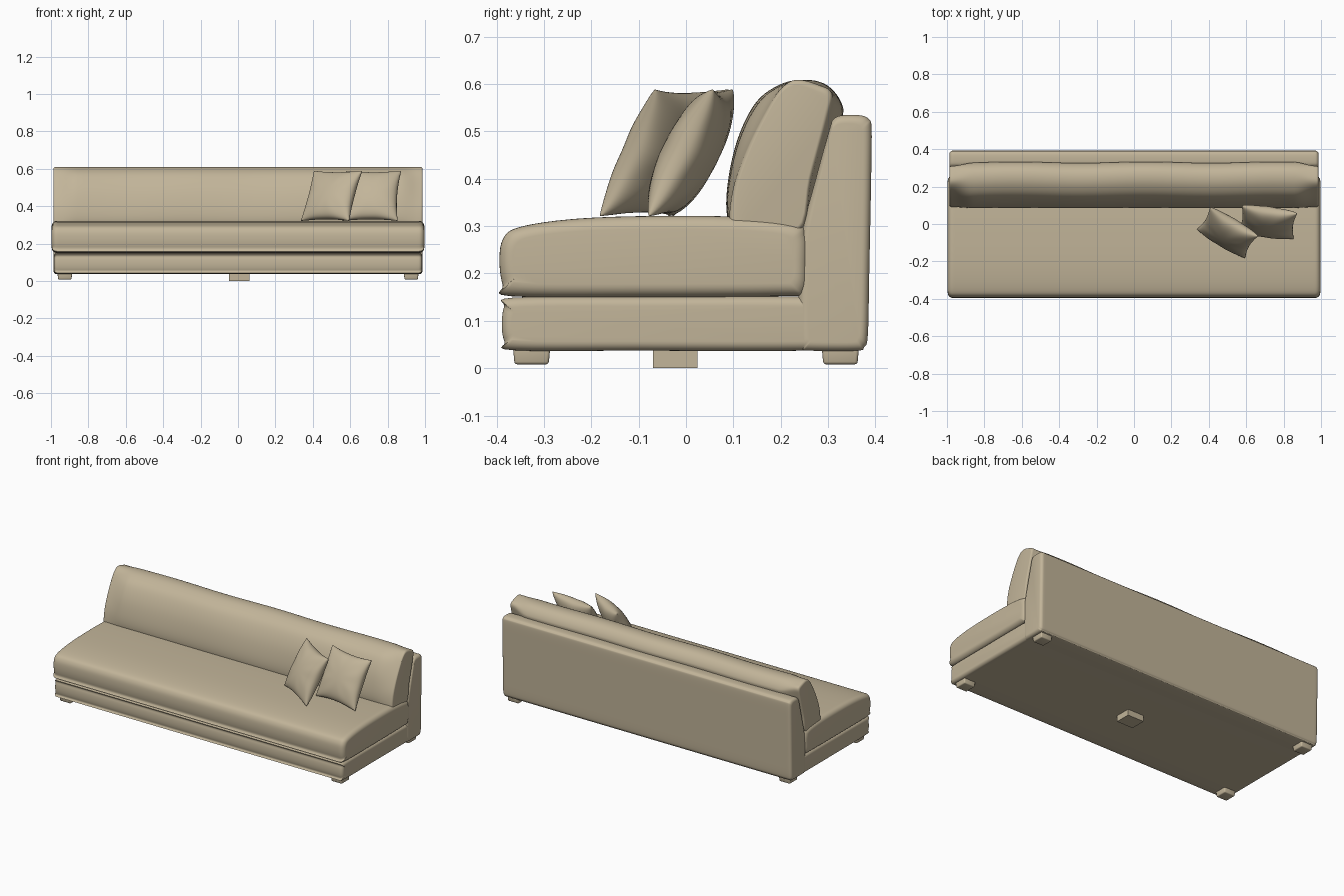
import bpy, bmesh, math
from mathutils import Vector

if "Cube" in bpy.data.objects:
    bpy.data.objects.remove(bpy.data.objects["Cube"])

fabric = bpy.data.materials.new("beige fabric")
fabric.diffuse_color = (0.54, 0.46, 0.32, 1)
fabric.use_nodes = True
fabric.node_tree.nodes["Principled BSDF"].inputs["Base Color"].default_value = fabric.diffuse_color


def finish(name, bm, angle=40):
    bmesh.ops.recalc_face_normals(bm, faces=bm.faces)
    me = bpy.data.meshes.new(name)
    bm.to_mesh(me)
    bm.free()
    me.materials.append(fabric)
    ob = bpy.data.objects.new(name, me)
    bpy.context.collection.objects.link(ob)
    bpy.ops.object.select_all(action='DESELECT')
    ob.select_set(True)
    bpy.context.view_layer.objects.active = ob
    bpy.ops.object.shade_smooth_by_angle(angle=math.radians(angle))
    return ob


def smooth_ring(pts, steps=5):
    """Closed Catmull-Rom curve through (y, z) points."""
    p = [Vector(q) for q in pts]
    n, out = len(p), []
    for i in range(n):
        a, b, c, d = p[i - 1], p[i], p[(i + 1) % n], p[(i + 2) % n]
        for k in range(steps):
            t = k / steps
            out.append(0.5 * (2 * b + (c - a) * t + (2 * a - 5 * b + 4 * c - d) * t * t
                              + (3 * b - a - 3 * c + d) * t ** 3))
    return out


def loft(name, profile, half, r, end_profile=None, blend=0.1, wave=0.0):
    """Sweep a side profile along x with rounded ends, optionally changing shape near them."""
    mid = smooth_ring(profile)
    end = smooth_ring(end_profile or profile)
    right = [half * k / 24 for k in range(24) if half * k / 24 < half - blend]
    right += [half - blend + (blend - r) * k / 6 for k in range(6)]
    stations = [(x, 0.0) for x in right]
    stations += [(half - r + r * math.sin(a), r * (1 - math.cos(a)))
                 for a in (math.pi / 2 * k / 6 for k in range(7))]
    stations = [(-x, d) for x, d in reversed(stations[1:])] + stations
    bm = bmesh.new()
    rings = []
    for x, d in stations:
        f = max(0, (abs(x) - half + blend) / blend)
        f = f * f * (3 - 2 * f)
        ring = [a.lerp(b, f) for a, b in zip(mid, end)]
        lo = Vector((min(q.x for q in ring), min(q.y for q in ring)))
        hi = Vector((max(q.x for q in ring), max(q.y for q in ring)))
        c, h = (lo + hi) / 2, (hi - lo) / 2
        w = wave * math.sin(9 * x + 1) * (1 - f)
        rings.append([bm.verts.new((x, c.x + (q.x - c.x) * (1 - d / h.x) + w * (q.y - lo.y) / h.y,
                                    c.y + (q.y - c.y) * (1 - d / h.y))) for q in ring])
    n = len(mid)
    for a, b in zip(rings, rings[1:]):
        for i in range(n):
            j = (i + 1) % n
            bm.faces.new((a[i], a[j], b[j], b[i]))
    bm.faces.new(rings[0])
    bm.faces.new(rings[-1])
    return finish(name, bm)


def block(name, lo, hi, bevel=0.0, taper=1.0):
    bm = bmesh.new()
    bmesh.ops.create_cube(bm, size=1)
    for v in bm.verts:
        s = taper if v.co.z < 0 else 1
        v.co = Vector([(l + h) / 2 + c * (h - l) * k
                       for l, h, c, k in zip(lo, hi, v.co, (s, s, 1))])
    if bevel:
        bmesh.ops.bevel(bm, geom=bm.edges[:], offset=bevel, segments=3, profile=0.5, affect='EDGES')
    return finish(name, bm)


def pillow(name, half, thick, loc, lean, yaw, n=32):
    """Square scatter pillow with pinched sides, pointed corners and puckered seams."""
    bm = bmesh.new()
    for side in (-1, 1):
        grid = []
        for i in range(n + 1):
            u = math.sin(math.pi / 2 * (2 * i / n - 1))
            row = []
            for j in range(n + 1):
                v = math.sin(math.pi / 2 * (2 * j / n - 1))
                body = max(0, (1 - u * u) * (1 - v * v))
                pucker = 1 + 0.07 * math.sin(8 * math.atan2(v, u) + side) * (u * u + v * v) / 2
                x = u * half * (1 - 0.09 * (1 - v * v) * abs(u))
                z = v * half * (1 - 0.09 * (1 - u * u) * abs(v))
                row.append(bm.verts.new((x, side * thick * body ** 0.42 * pucker, z)))
            grid.append(row)
        for i in range(n):
            for j in range(n):
                bm.faces.new((grid[i][j], grid[i + 1][j], grid[i + 1][j + 1], grid[i][j + 1]))
    bmesh.ops.remove_doubles(bm, verts=bm.verts, dist=0.0002)
    ob = finish(name, bm, 70)
    ob.location = loc
    ob.rotation_euler = (math.radians(-lean), 0, math.radians(yaw))


# Upholstered base with a softly bulging front
loft("base", [(-0.365, 0.038), (-0.383, 0.055), (-0.389, 0.09), (-0.384, 0.13), (-0.365, 0.149),
              (-0.1, 0.151), (0.25, 0.151), (0.3, 0.14), (0.31, 0.09), (0.3, 0.045), (0.25, 0.037),
              (-0.1, 0.037)], 0.985, 0.02)

# Back frame, slanted on its front face
loft("back_frame", [(0.245, 0.04), (0.238, 0.06), (0.238, 0.17), (0.241, 0.27), (0.274, 0.4),
                    (0.303, 0.505), (0.312, 0.526), (0.33, 0.534), (0.368, 0.534), (0.386, 0.526),
                    (0.392, 0.505), (0.391, 0.4), (0.387, 0.2), (0.384, 0.07), (0.376, 0.044),
                    (0.36, 0.037), (0.26, 0.037)], 0.987, 0.018)

# Single long seat cushion
loft("seat_cushion", [(-0.37, 0.152), (-0.387, 0.175), (-0.394, 0.225), (-0.387, 0.272),
                      (-0.355, 0.297), (-0.25, 0.314), (-0.1, 0.321), (0.1, 0.32), (0.23, 0.306),
                      (0.255, 0.28), (0.258, 0.22), (0.25, 0.16), (0.2, 0.152), (-0.1, 0.15)],
     0.996, 0.028)

# Long back cushion, fuller in the middle and squarer at the ends
loft("back_cushion",
     [(0.12, 0.285), (0.09, 0.31), (0.088, 0.38), (0.11, 0.48), (0.15, 0.56), (0.2, 0.598),
      (0.25, 0.609), (0.295, 0.597), (0.325, 0.56), (0.325, 0.52), (0.285, 0.4), (0.245, 0.29)],
     0.987, 0.012,
     [(0.115, 0.284), (0.092, 0.3), (0.1, 0.38), (0.128, 0.46), (0.165, 0.535), (0.198, 0.587),
      (0.232, 0.609), (0.28, 0.598), (0.308, 0.58), (0.3, 0.53), (0.265, 0.4), (0.237, 0.285)],
     blend=0.13, wave=0.002)

# Two scatter pillows leaning on the right
pillow("left_pillow", 0.15, 0.056, (0.5, -0.046, 0.455), 27, -31)
pillow("right_pillow", 0.15, 0.056, (0.715, 0.01, 0.455), 27, -8)

# Four corner feet and a square centre support
for sx, side in ((-1, "left"), (1, "right")):
    for cy, end in ((-0.326, "front"), (0.326, "back")):
        block(f"{end}_{side}_foot", (sx * 0.926 - 0.04, cy - 0.04, 0.008),
              (sx * 0.926 + 0.04, cy + 0.04, 0.05), 0.006, 0.9)
block("centre_support", (-0.048, -0.07, 0), (0.062, 0.024, 0.05))
